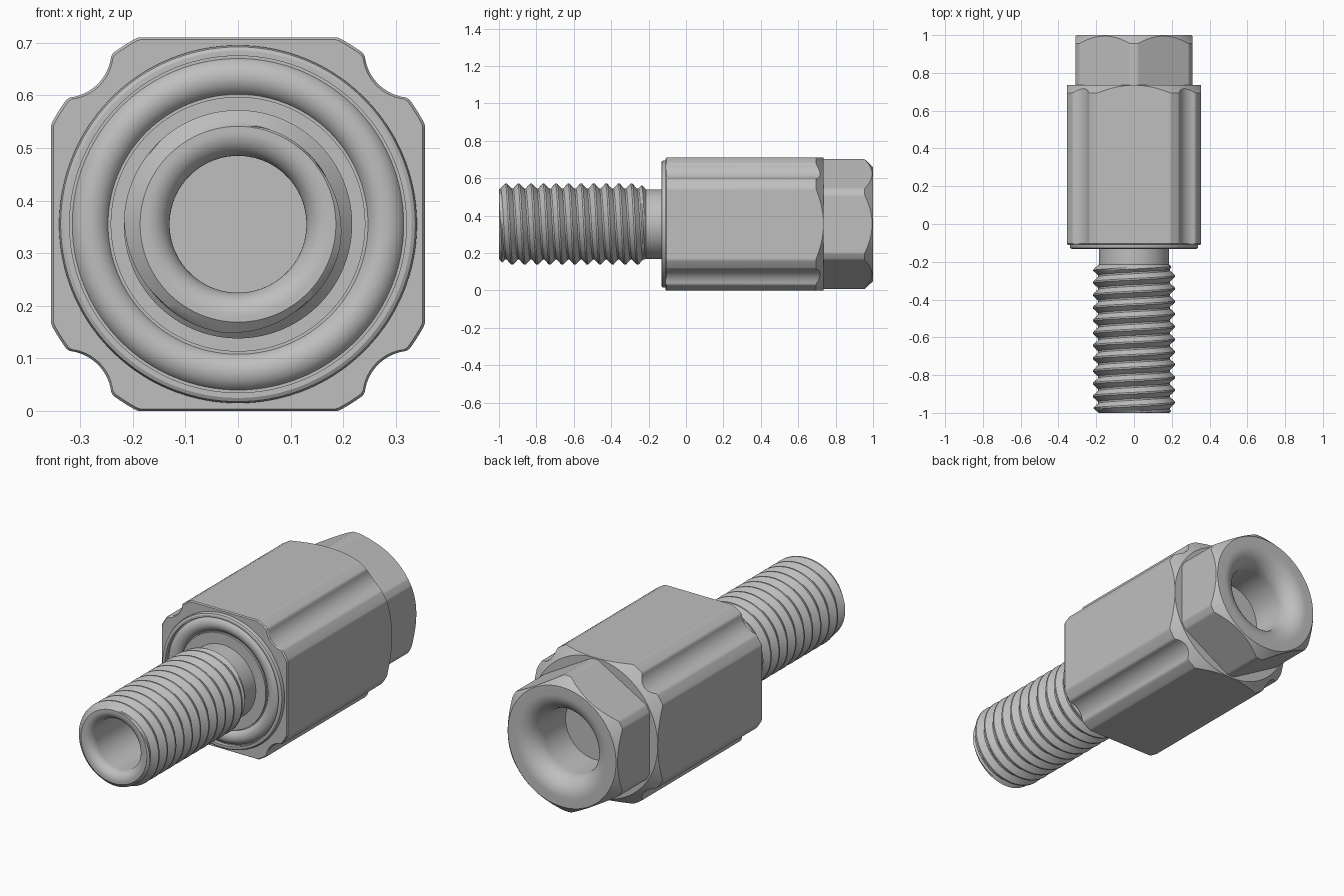
import bpy, bmesh
from math import sin, cos, pi, sqrt, radians

if "Cube" in bpy.data.objects:
    bpy.data.objects.remove(bpy.data.objects["Cube"])

AXIS_Z = 0.355          # height of the long axis
N = 360                 # steps around the axis

metal = bpy.data.materials.new("grey metal")
metal.use_nodes = True
GREY = (0.52, 0.52, 0.52, 1)
metal.diffuse_color = GREY
metal.node_tree.nodes["Principled BSDF"].inputs["Base Color"].default_value = GREY


def polar(r, y, a):
    """Point at radius r and angle a around the long axis."""
    return (r * sin(a), y, AXIS_Z + r * cos(a))


def finish(bm, name):
    bmesh.ops.remove_doubles(bm, verts=bm.verts, dist=1e-5)
    bmesh.ops.recalc_face_normals(bm, faces=bm.faces)
    mesh = bpy.data.meshes.new(name)
    bm.to_mesh(mesh)
    bm.free()
    mesh.materials.append(metal)
    ob = bpy.data.objects.new(name, mesh)
    bpy.context.collection.objects.link(ob)
    bpy.ops.object.select_all(action='DESELECT')
    ob.select_set(True)
    bpy.context.view_layer.objects.active = ob
    bpy.ops.object.shade_smooth_by_angle(angle=radians(28))
    return ob


def skin(name, rings, closed=False):
    """Join rings, each a function of angle giving (radius, y)."""
    bm = bmesh.new()
    angles = [2 * pi * i / N for i in range(N)]
    rows = [[bm.verts.new(polar(*ring(a), a)) for a in angles] for ring in rings]
    pairs = list(zip(rows, rows[1:]))
    if closed:
        pairs.append((rows[-1], rows[0]))
    else:
        bm.faces.new(rows[0])
        bm.faces.new(rows[-1])
    for low, high in pairs:
        for i in range(N):
            j = (i + 1) % N
            bm.faces.new((low[i], low[j], high[j], high[i]))
    return finish(bm, name)


def circles(points):
    return [lambda a, p=p: p for p in points]


def flared_bore(mouth, bore, y, depth, direction):
    """Rounded mouth running into a blind hole."""
    R = mouth - bore
    pts = []
    for k in range(13):
        t = pi / 2 * k / 12
        pts.append((mouth - R * sin(t), y + direction * R * (1 - cos(t))))
    return pts + [(bore, y + direction * depth)]


def chamfered_end(outline, y, radius, slope):
    """Conical chamfer that scallops the flats of a prism."""
    return [lambda a: (outline(a), y - max(0, outline(a) - radius) * slope),
            lambda a: (min(outline(a), radius), y)]


# Square body outline: rounded corners, each with a round groove
def body_outline(a):
    r = min(0.355 / max(abs(sin(a)), abs(cos(a))), 0.403)
    off = a % (pi / 2) - pi / 4
    centre, groove = 0.467, 0.09
    inside = groove ** 2 - (centre * sin(off)) ** 2
    if inside > 0:
        r = min(r, centre * cos(off) - sqrt(inside))
    return r


def hex_outline(a):
    off = a % (pi / 3) - pi / 6
    return min(0.31 / cos(off), 0.347)


skin("square_body",
     [lambda a: (body_outline(a) * 0.988, -0.11),
      lambda a: (body_outline(a), -0.104)]
     + chamfered_end(body_outline, 0.735, 0.355, 0.85))

# Hexagonal head with a flared socket
skin("hex_head",
     [lambda a: (hex_outline(a), 0.73)]
     + chamfered_end(hex_outline, 1.0, 0.305, 1.07)
     + circles(flared_bore(0.26, 0.165, 1.0, 0.36, -1)))

# Front boss with a ring channel
skin("front_boss", circles([
    (0.34, -0.10), (0.34, -0.12), (0.337, -0.128), (0.33, -0.132),
    (0.32, -0.132), (0.32, -0.112), (0.242, -0.112), (0.242, -0.122),
    (0.18, -0.122)]))

# Sealing ring seated in the channel
skin("sealing_ring", circles([
    (0.281 + 0.039 * cos(2 * pi * k / 24), -0.093 + 0.039 * sin(2 * pi * k / 24))
    for k in range(24)]), closed=True)

# Hollow shank
CORE = 0.186
skin("shank", circles([(CORE, -0.10), (CORE, -1.0)]
                      + flared_bore(0.175, 0.13, -1.0, 0.4, 1)))


# Helical thread wound on the shank
def thread(name, start, end, pitch, steps=96):
    shape = [0, 0, 1, 2, 3, 3, 2, 1]
    P = len(shape)
    count = int((end - start) / pitch + 3) * P
    bm = bmesh.new()
    grid = []
    for i in range(steps):
        column = []
        for j in range(count):
            y = start + pitch * (j / P - 1 + i / steps)
            r = 0.19 + 0.009 * shape[j % P]
            y = min(max(y, start), end)
            r = min(r, CORE + (y - start) * 1.2, CORE + (end - y) * 1.2)
            column.append(bm.verts.new(polar(r, y, 2 * pi * i / steps)))
        grid.append(column)
    for i in range(steps):
        shift = P if i == steps - 1 else 0      # seam climbs one turn
        nxt = grid[(i + 1) % steps]
        for j in range(count - 1 - shift):
            quad = (grid[i][j], nxt[j + shift], nxt[j + 1 + shift], grid[i][j + 1])
            ys = [v.co.y for v in quad]
            if max(ys) - min(ys) > 1e-5:
                bm.faces.new(quad)
    loose = [v for v in bm.verts if not v.link_faces]
    bmesh.ops.delete(bm, geom=loose, context='VERTS')
    return finish(bm, name)


thread("screw_thread", -1.0, -0.215, 0.067)
